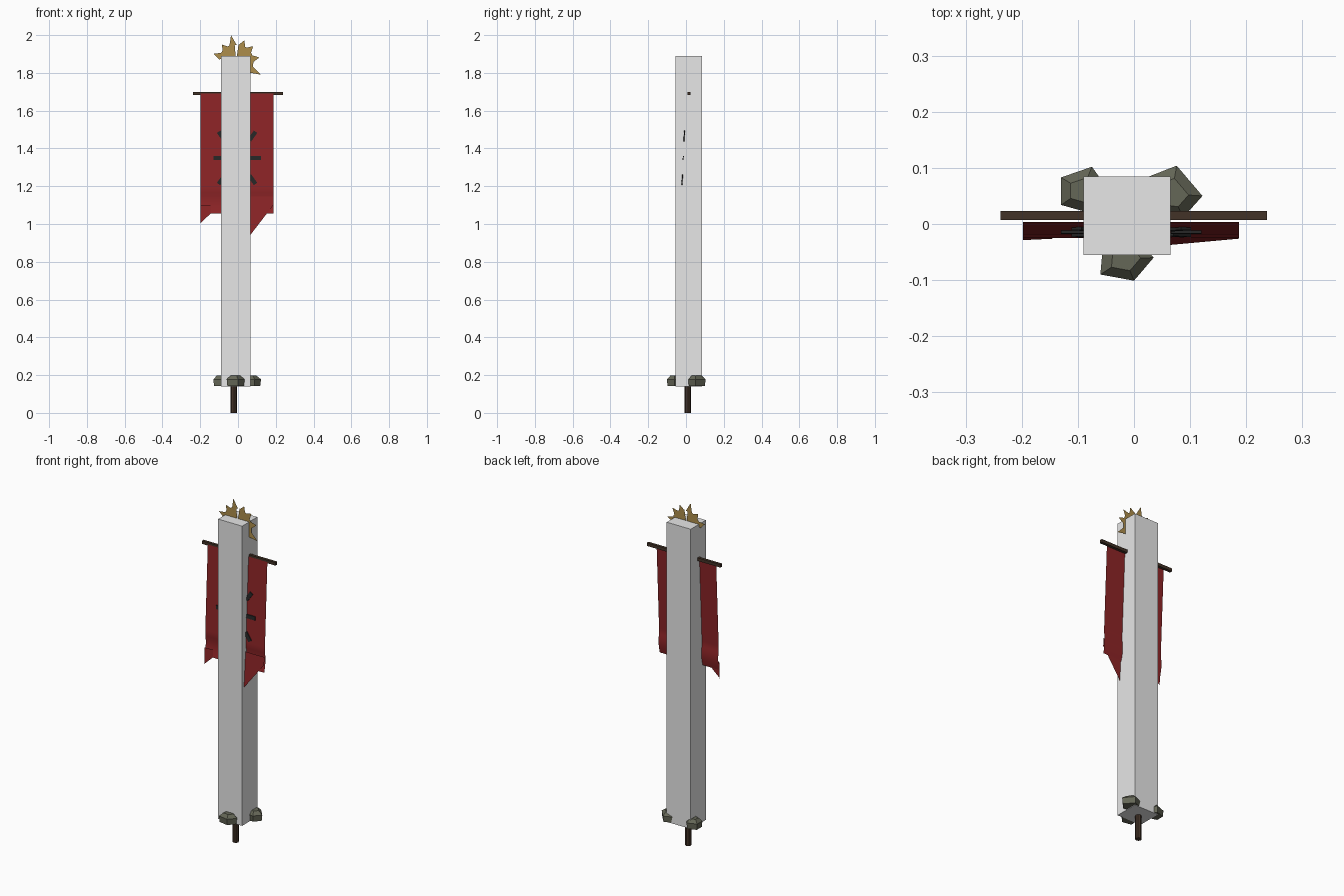
import bpy, bmesh, math
from mathutils import Vector

cube = bpy.data.objects.get("Cube")
if cube:
    bpy.data.objects.remove(cube)


def material(name, rgb):
    m = bpy.data.materials.new(name)
    m.use_nodes = True
    m.diffuse_color = (*rgb, 1)
    m.node_tree.nodes["Principled BSDF"].inputs["Base Color"].default_value = (*rgb, 1)
    return m


PALE = material("pale grey", (0.8, 0.8, 0.8))
RED = material("dark red cloth", (0.27, 0.018, 0.02))
WOOD = material("dark wood", (0.055, 0.032, 0.02))
BLACK = material("black paint", (0.02, 0.02, 0.02))
GOLD = material("old gold", (0.42, 0.27, 0.07))
STONE = material("grey green stone", (0.13, 0.135, 0.095))


def finish(name, bm, mat, smooth=False):
    mesh = bpy.data.meshes.new(name)
    bm.to_mesh(mesh)
    bm.free()
    mesh.materials.append(mat)
    for p in mesh.polygons:
        p.use_smooth = smooth
    ob = bpy.data.objects.new(name, mesh)
    bpy.context.collection.objects.link(ob)
    return ob


def box(name, low, high, mat):
    low, high = Vector(low), Vector(high)
    bm = bmesh.new()
    bmesh.ops.create_cube(bm, size=1)
    for v in bm.verts:
        v.co = (low + high) / 2 + v.co * (high - low)
    return finish(name, bm, mat)


def rod(name, start, end, radius, mat, sides=8):
    start, end = Vector(start), Vector(end)
    bm = bmesh.new()
    bmesh.ops.create_cone(bm, cap_ends=True, segments=sides, radius1=radius,
                          radius2=radius, depth=(end - start).length)
    turn = (end - start).to_track_quat("Z", "Y")
    for v in bm.verts:
        v.co = turn @ v.co + (start + end) / 2
    return finish(name, bm, mat)


def sheet(name, x0, x1, top, bottom, depth, mat, cols=10, rows=12):
    """Thin cloth between a top height and a bottom edge that varies with x."""
    bm = bmesh.new()
    grid = []
    for i in range(cols + 1):
        x = x0 + (x1 - x0) * i / cols
        zs = [top + (bottom(x) - top) * j / rows for j in range(rows + 1)]
        grid.append([bm.verts.new((x, depth(x, z), z)) for z in zs])
    for a, b in zip(grid, grid[1:]):
        for j in range(rows):
            bm.faces.new((a[j], a[j + 1], b[j + 1], b[j]))
    return finish(name, bm, mat, True)


# Column, pole and crossbar
box("column", (-0.09, -0.055, 0.14), (0.065, 0.085, 1.89), PALE)
rod("pole", (-0.022, 0.01, 0), (-0.022, 0.01, 1.86), 0.017, WOOD)
box("crossbar", (-0.238, 0.007, 1.682), (0.237, 0.023, 1.7), WOOD)


# Banner cloth with curled, torn lower edge
def hang(x, z):
    curl = 0.008 * math.sin(math.pi * (1.18 - z) / 0.125) if z < 1.18 else 0
    return 0.004 - 0.046 * (1.69 - z) + curl


sheet("banner", -0.198, 0.187, 1.69, lambda x: 1.055, hang, RED, 10, 40)
sheet("right_torn_flap", 0.06, 0.187, 1.145,
      lambda x: 0.935 + (x - 0.06) * 1.3,
      lambda x, z: -0.023 - 0.07 * (1.145 - z), RED)
sheet("left_torn_flap", -0.198, -0.145, 1.1,
      lambda x: 1.005 + (x + 0.198) * 0.95,
      lambda x, z: -0.024 - 0.05 * (1.1 - z), RED)

# Painted sunburst: disc and radiating plates
rod("emblem_disc", (-0.005, -0.014, 1.35), (-0.005, -0.02, 1.35), 0.055, BLACK, 16)
for i in range(8):
    bm = bmesh.new()
    bmesh.ops.create_cube(bm, size=1)
    a = i * math.pi / 4 + (0.17 if i % 4 == 1 else -0.17 if i % 4 == 3 else 0)
    for v in bm.verts:
        r, w = 0.098 + v.co.x * 0.055, v.co.y * 0.022
        if i % 2:
            r += 0.044
        x = -0.005 + r * math.cos(a) - w * math.sin(a)
        z = 1.35 + r * math.sin(a) + w * math.cos(a)
        v.co = (x, hang(x, z) - 0.003 + v.co.z * 0.005, z)
    finish("emblem_ray", bm, BLACK)

# Flat gold sun: two curved plates with pointed rays
CENTRE = Vector((-0.01, 0.01, 1.86))


def polar(radius, degrees):
    a = math.radians(degrees)
    return CENTRE + Vector((radius * math.cos(a), 0, radius * math.sin(a)))


def plate(name, points):
    bm = bmesh.new()
    bm.faces.new([bm.verts.new(p) for p in points])
    return finish(name, bm, GOLD)


for name, a0, a1 in (("left_sun_arc", 95, 170), ("right_sun_arc", -28, 82)):
    angles = [a0 + (a1 - a0) * i / 8 for i in range(9)]
    plate(name, [polar(0.092, a) for a in angles] + [polar(0.03, a) for a in reversed(angles)])

for angle, tip in ((161, 0.126), (130, 0.118), (101, 0.142), (69, 0.12),
                   (42, 0.122), (10, 0.125), (-28, 0.147)):
    plate("sun_ray", [polar(0.088, angle - 13), polar(tip, angle), polar(0.088, angle + 13)])

# Rocks around the foot
rocks = {
    "left_rock": [(0.02, 0.082), (0.076, 0.104), (0.122, 0.05), (0.088, 0.012), (0.03, 0.02)],
    "right_rock": [(-0.13, 0.034), (-0.13, 0.083), (-0.075, 0.102), (-0.045, 0.06), (-0.08, 0.02)],
    "front_rock": [(-0.06, -0.09), (0, -0.101), (0.035, -0.06), (0, -0.02), (-0.055, -0.035)],
}
for name, outline in rocks.items():
    cx, cy = (sum(p[k] for p in outline) / 5 for k in (0, 1))
    bm = bmesh.new()
    for z, s in ((0.143, 0.92), (0.178, 1), (0.197, 0.55)):
        for x, y in outline:
            bm.verts.new((cx + (x - cx) * s, cy + (y - cy) * s, z))
    bmesh.ops.convex_hull(bm, input=bm.verts)
    finish(name, bm, STONE)
